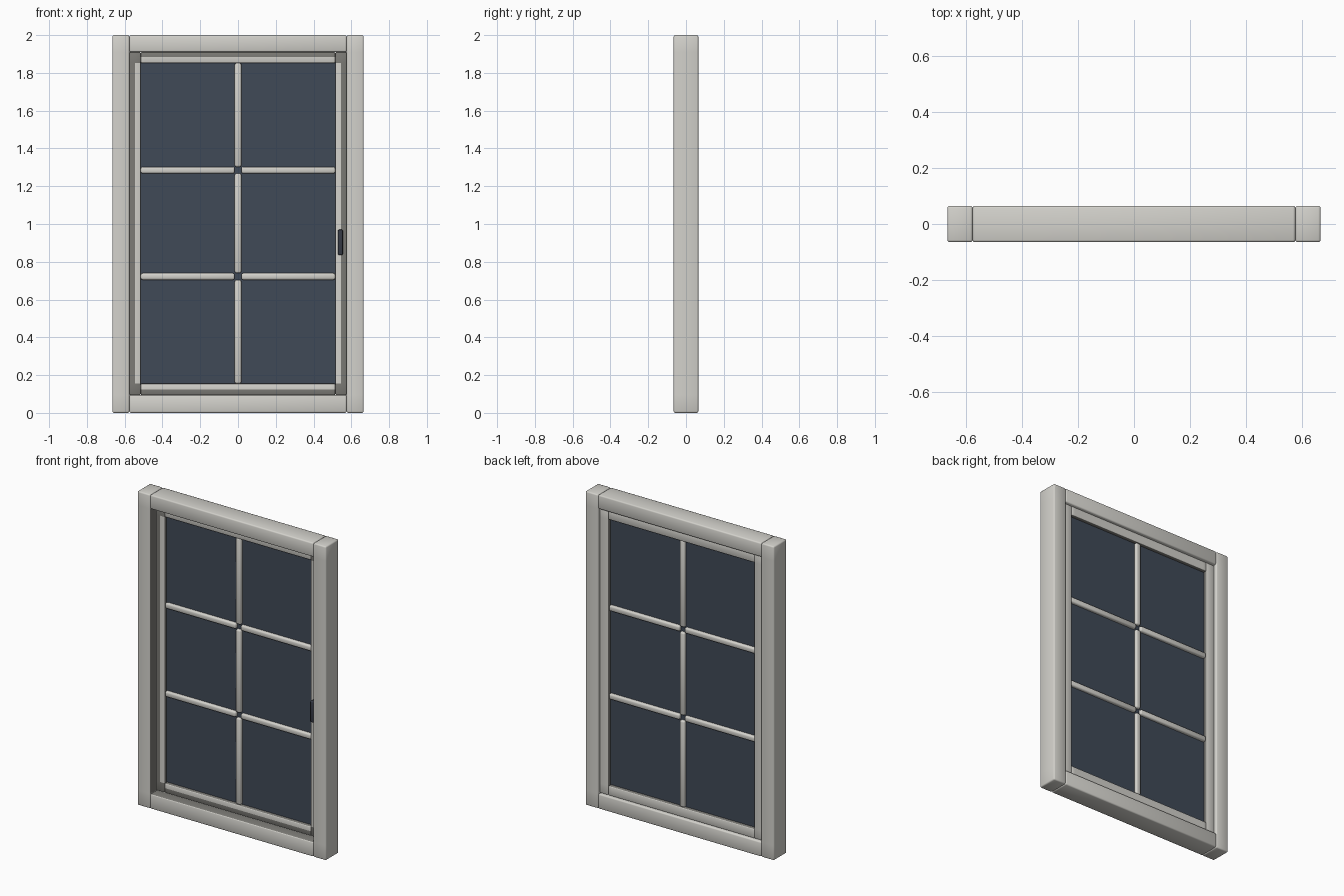
import bpy, bmesh, math

if "Cube" in bpy.data.objects:
    bpy.data.objects.remove(bpy.data.objects["Cube"])

def material(name, rgb):
    m = bpy.data.materials.new(name)
    m.diffuse_color = (*rgb, 1)
    m.use_nodes = True
    m.node_tree.nodes["Principled BSDF"].inputs["Base Color"].default_value = m.diffuse_color
    return m

PAINT = material("warm_grey_paint", (0.65, 0.64, 0.60))
SEAL = material("dark_grey_seal", (0.20, 0.196, 0.18))
GLASS = material("dark_blue_glass", (0.051, 0.067, 0.095))
METAL = material("dark_metal", (0.036, 0.042, 0.060))

def box(name, x, y, z, mat, bevel=0.0, segments=2, cuts=(), dark=None):
    """Rounded box from (min, max) ranges; cuts are (axis, position) planes,
    and faces whose (centre, normal) satisfy the dark rule get the seal colour."""
    bm = bmesh.new()
    bmesh.ops.create_cube(bm, size=1)
    for v in bm.verts:
        for i, (a, b) in enumerate((x, y, z)):
            v.co[i] = a if v.co[i] < 0 else b
    if bevel:
        bmesh.ops.bevel(bm, geom=bm.edges[:], offset=bevel, segments=segments,
                        profile=0.5, affect='EDGES')
    for axis, pos in cuts:
        co, no = [0, 0, 0], [0, 0, 0]
        co[axis], no[axis] = pos, 1
        bmesh.ops.bisect_plane(bm, geom=bm.verts[:] + bm.edges[:] + bm.faces[:],
                               plane_co=co, plane_no=no)
    bm.normal_update()
    if dark:
        for f in bm.faces:
            f.material_index = int(dark(f.calc_center_median(), f.normal))
    me = bpy.data.meshes.new(name)
    bm.to_mesh(me)
    bm.free()
    me.materials.append(mat)
    if dark:
        me.materials.append(SEAL)
    ob = bpy.data.objects.new(name, me)
    bpy.context.collection.objects.link(ob)
    if bevel:
        me.shade_smooth()
    return ob

# overall layout
OUT, JAMB, PANE = 0.665, 0.575, 0.515       # half widths: frame, opening, glass
Z0, Z1, Z2, Z3 = 0.095, 0.155, 1.852, 1.91  # opening and glass heights
FRAME_Y, SASH_Y = (-0.065, 0.065), (-0.005, 0.047)
GLASS_Y = 0.021
BAR, BAR_D = 0.0175, 0.022                  # half width and half depth of bars
SEAM_X, SEAM_LOW, SEAM_HIGH = 0.545, 0.125, 1.884  # edge of the seal on the sash

# outer frame and sash uprights: seal lines the recess and the sash's outer half
for side, s in (("left", -1), ("right", 1)):
    box(side + "_jamb", sorted((s * JAMB, s * OUT)), FRAME_Y, (0, 2), PAINT, 0.008,
        cuts=[(1, SASH_Y[0]), (2, Z0), (2, Z3)],
        dark=lambda c, n: n.x * s < -0.8 and c.y < 0 and Z0 < c.z < Z3)
    box(side + "_sash_stile", sorted((s * PANE, s * JAMB)), SASH_Y, (Z0, Z3), PAINT, 0.005,
        cuts=[(0, s * SEAM_X), (2, Z1), (2, Z2)],
        dark=lambda c, n: n.x * s < -0.9 or
        (n.y < -0.3 and (abs(c.x) > SEAM_X or not Z1 < c.z < Z2)))

# outer frame and sash cross pieces
for part, rail, s, outer, opening, glass, seam in (
        ("frame_sill", "bottom_sash_rail", -1, 0, Z0, Z1, SEAM_LOW),
        ("frame_head", "top_sash_rail", 1, 2, Z3, Z2, SEAM_HIGH)):
    box(part, (-JAMB, JAMB), FRAME_Y, sorted((outer, opening)), PAINT, 0.008,
        cuts=[(1, SASH_Y[0])], dark=lambda c, n: n.z * s < -0.8 and c.y < 0)
    box(rail, (-PANE, PANE), SASH_Y, sorted((opening, glass)), PAINT, 0.005,
        cuts=[(2, seam), (0, -0.49), (0, 0.49)],
        dark=lambda c, n: n.z * s < -0.9 or
        (n.y < -0.3 and (c.z - seam) * s > 0))

# glass pane
box("glass_pane", (-PANE - 0.005, PANE + 0.005), (GLASS_Y - 0.003, GLASS_Y + 0.003),
    (Z1 - 0.005, Z2 + 0.005), GLASS)

# glazing bars: separate lengths that stop at each crossing
bar_y = (GLASS_Y - BAR_D, GLASS_Y + BAR_D)
rows = [0.722, 1.285]
ends = [Z1] + [z + d for z in rows for d in (-BAR, BAR)] + [Z2]
for i in range(3):
    box(f"vertical_bar_{i + 1}", (-BAR, BAR), bar_y, (ends[2 * i], ends[2 * i + 1]), PAINT, 0.009)
for i, z in enumerate(rows):
    for side, s in (("left", -1), ("right", 1)):
        box(f"{side}_horizontal_bar_{i + 1}", sorted((s * BAR, s * PANE)), bar_y,
            (z - BAR, z + BAR), PAINT, 0.009)

# pull handle on the right stile
box("handle", (0.529, 0.555), (-0.033, -0.003), (0.835, 0.97), METAL, 0.007, 3)
